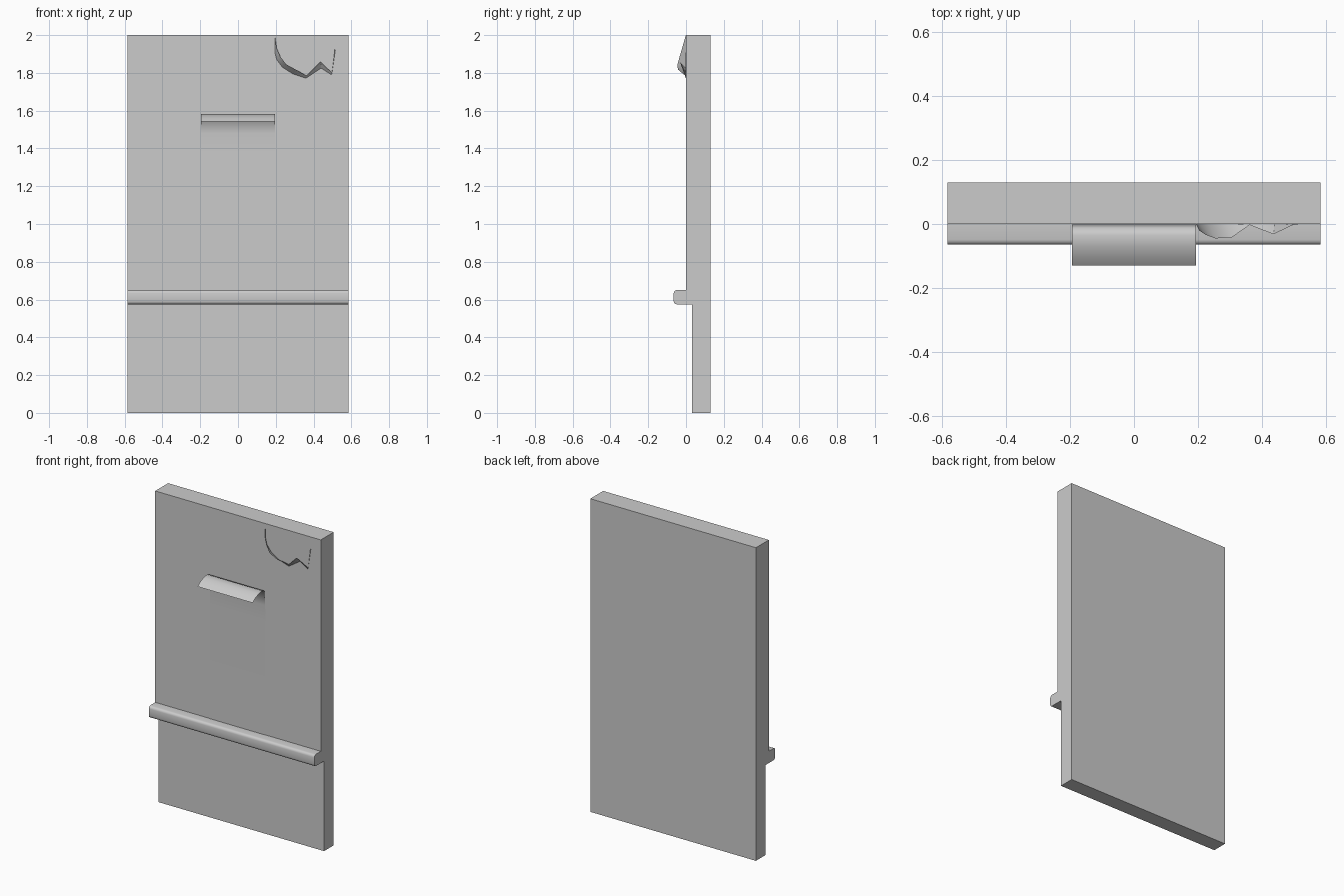
import bpy, bmesh, math

if "Cube" in bpy.data.objects:
    bpy.data.objects.remove(bpy.data.objects["Cube"])


def finish(name, bm, smooth_angle):
    mesh = bpy.data.meshes.new(name)
    bm.to_mesh(mesh)
    bm.free()
    obj = bpy.data.objects.new(name, mesh)
    bpy.context.collection.objects.link(obj)
    bpy.ops.object.select_all(action='DESELECT')
    obj.select_set(True)
    bpy.context.view_layer.objects.active = obj
    bpy.ops.object.shade_smooth_by_angle(angle=math.radians(smooth_angle))
    return obj


def bridge(bm, a, b, closed=False):
    n = len(a)
    for i in range(n if closed else n - 1):
        j = (i + 1) % n
        corners = []
        for v in (a[i], b[i], b[j], a[j]):
            if all((v.co - c.co).length > 1e-6 for c in corners):
                corners.append(v)
        if len(corners) > 2:
            bm.faces.new(corners)


def extrude_x(name, profile, half, closed, smooth_angle):
    """Sweep a (y, z) profile along x."""
    bm = bmesh.new()
    a, b = ([bm.verts.new((x, y, z)) for y, z in profile] for x in (-half, half))
    bridge(bm, a, b, closed)
    if closed:
        bm.faces.new(a)
        bm.faces.new(b)
        bmesh.ops.recalc_face_normals(bm, faces=bm.faces)
    return finish(name, bm, smooth_angle)


def arc(cy, cz, r, start, end, steps=3):
    angles = [math.radians(start + (end - start) * i / steps) for i in range(steps + 1)]
    return [(cy + r * math.cos(t), cz + r * math.sin(t)) for t in angles]


# Wall slab, recessed below a rounded chair rail
wall = [(0.13, 0), (0.13, 2), (0, 2), (0, 0.65)]
wall += arc(-0.049, 0.634, 0.016, 90, 180)
wall += arc(-0.049, 0.591, 0.016, 180, 270)
wall += [(0.033, 0.575), (0.033, 0)]
extrude_x("wall_and_chair_rail", wall, 0.585, True, 40)

# Thin wallpaper strip whose top peels off and curls forward
strip = [(-0.002, 0.65), (-0.002, 1.38), (-0.004, 1.48), (-0.012, 1.575),
         (-0.035, 1.583), (-0.07, 1.577), (-0.105, 1.562), (-0.13, 1.543)]
extrude_x("peeling_wallpaper", strip, 0.195, False, 70)

# Torn paper lip near the top corner: (x, z of base, x, y, z of lifted edge)
tear = [(0.195, 2.00, 0.195, -0.001, 2.00),
        (0.195, 1.91, 0.205, -0.021, 1.93),
        (0.205, 1.87, 0.225, -0.034, 1.885),
        (0.235, 1.83, 0.255, -0.045, 1.845),
        (0.290, 1.795, 0.305, -0.043, 1.818),
        (0.360, 1.772, 0.362, -0.003, 1.785),
        (0.440, 1.825, 0.437, -0.032, 1.858),
        (0.495, 1.790, 0.498, -0.003, 1.80),
        (0.515, 1.92, 0.513, -0.001, 1.93)]
bm = bmesh.new()
base = [bm.verts.new((x, -0.0005, z)) for x, z, *_ in tear]
edge = [bm.verts.new(t[2:]) for t in tear]
bridge(bm, base, edge)
finish("torn_wallpaper_edge", bm, 30)
